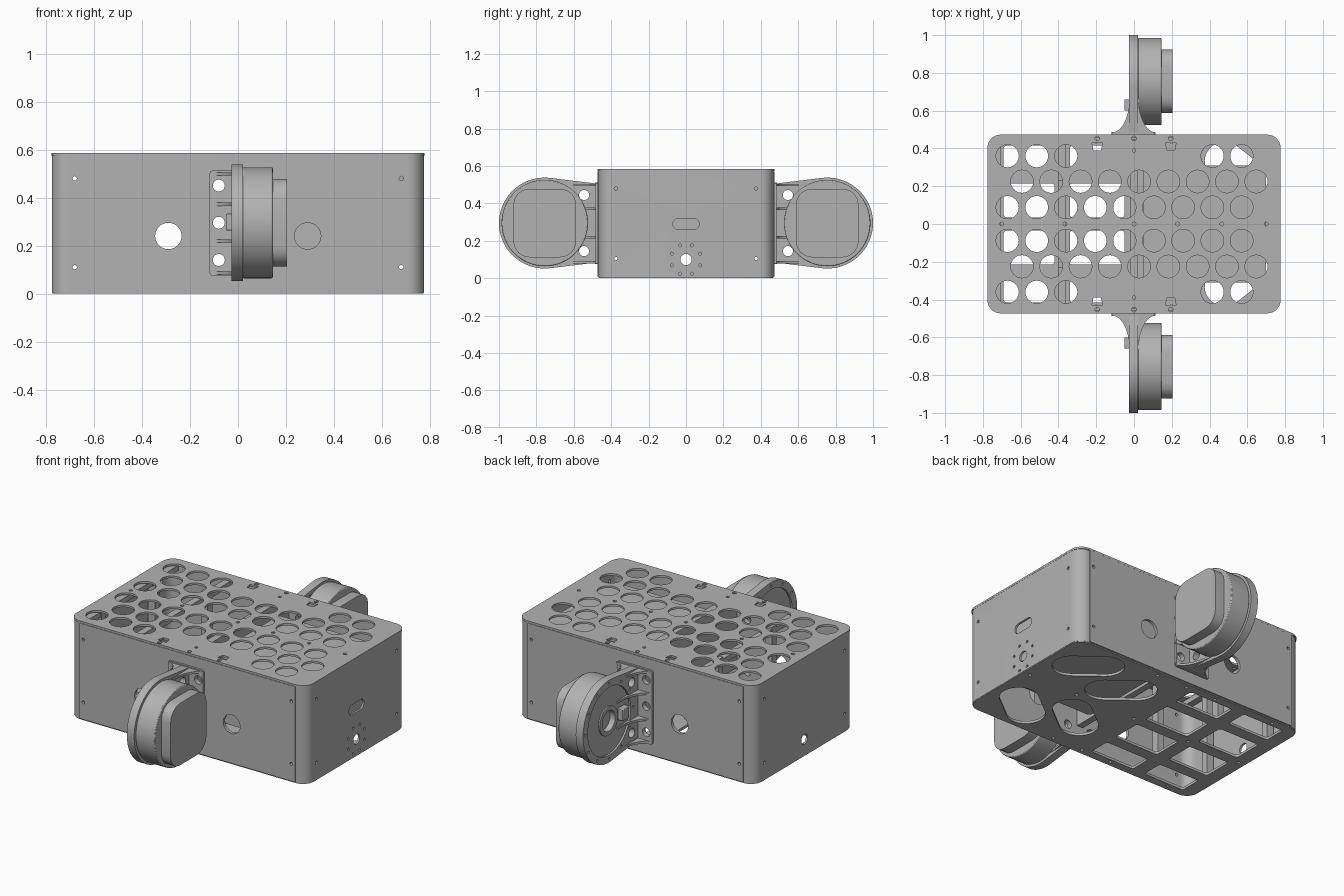
import bpy, bmesh
from math import sin, cos, pi, radians

if "Cube" in bpy.data.objects:
    bpy.data.objects.remove(bpy.data.objects["Cube"], do_unlink=True)

grey = bpy.data.materials.new("machined_grey")
grey.use_nodes = True
colour = (0.45, 0.45, 0.45, 1)
grey.diffuse_color = colour
grey.node_tree.nodes["Principled BSDF"].inputs["Base Color"].default_value = colour


# 2D outlines
def circle(cx, cy, r, n=40):
    return [(cx + r * cos(2 * pi * i / n), cy + r * sin(2 * pi * i / n)) for i in range(n)]


def rounded(x0, x1, y0, y1, r, n=8):
    pts = []
    corners = [(x1 - r, y1 - r), (x0 + r, y1 - r), (x0 + r, y0 + r), (x1 - r, y0 + r)]
    for k, (cx, cy) in enumerate(corners):
        for i in range(n + 1):
            a = pi / 2 * (k + i / n)
            pts.append((cx + r * cos(a), cy + r * sin(a)))
    return pts


def rect(x0, x1, y0, y1):
    return [(x0, y0), (x1, y0), (x1, y1), (x0, y1)]


def slot(cx, cy, half, r, angle, n=16):
    pts = []
    for k in (0, 1):
        ex, ey = cx + half * cos(angle + k * pi), cy + half * sin(angle + k * pi)
        for i in range(n + 1):
            a = angle + k * pi - pi / 2 + pi * i / n
            pts.append((ex + r * cos(a), ey + r * sin(a)))
    return pts


# Solids: outlines extruded along one axis
def prism(name, outlines, axis, lo, hi, bevel=0):
    place = {"x": lambda a, b, c: (c, a, b),
             "y": lambda a, b, c: (a, c, b),
             "z": lambda a, b, c: (a, b, c)}[axis]
    bm = bmesh.new()
    for pts in outlines:
        low = [bm.verts.new(place(a, b, lo)) for a, b in pts]
        high = [bm.verts.new(place(a, b, hi)) for a, b in pts]
        bm.faces.new(low)
        bm.faces.new(high)
        for i in range(len(pts)):
            j = (i + 1) % len(pts)
            bm.faces.new((low[i], low[j], high[j], high[i]))
    bmesh.ops.recalc_face_normals(bm, faces=bm.faces)
    mesh = bpy.data.meshes.new(name)
    bm.to_mesh(mesh)
    bm.free()
    ob = bpy.data.objects.new(name, mesh)
    mesh.materials.append(grey)
    bpy.context.collection.objects.link(ob)
    if bevel:
        mod = ob.modifiers.new("bevel", "BEVEL")
        mod.width, mod.segments, mod.limit_method = bevel, 2, "ANGLE"
        mod.angle_limit = radians(50)
    return ob


def cut(ob, outlines, axis, lo, hi):
    cutter = prism("cutter", outlines, axis, lo, hi)
    cutter.hide_render = True
    mod = ob.modifiers.new("cut", "BOOLEAN")
    mod.operation, mod.solver, mod.object = "DIFFERENCE", "EXACT", cutter
    bpy.context.view_layer.objects.active = ob
    bpy.ops.object.modifier_apply(modifier=mod.name)
    bpy.data.objects.remove(cutter, do_unlink=True)


# Case walls
outline = rounded(-.775, .775, -.468, .468, .07)
walls = prism("case_walls", [outline], "z", .005, .574)
cut(walls, [rounded(-.763, .763, -.456, .456, .058)], "z", -.1, .7)

side_holes = [circle(s * .29, .24, .055) for s in (-1, 1)]
side_holes += [circle(s * .08, z, .025, 20) for s in (-1, 1) for z in (.14, .295, .45)]
screws = [circle(s * .68, z, .009, 12) for s in (-1, 1) for z in (.11, .48)]
cut(walls, side_holes + screws, "y", -1, 1)

end_holes = [circle(0, .1, .03)]
end_holes += [circle(s * .375, z, .009, 12) for s in (-1, 1) for z in (.105, .48)]
cut(walls, end_holes, "x", -1, 1)
ring = [circle(.082 * cos(pi * (i + .5) / 4), .1 + .082 * sin(pi * (i + .5) / 4), .008, 12)
        for i in range(8)]
cut(walls, ring + [slot(0, .29, .04, .03, 0)], "x", .5, 1)

# Thin side panels over the long walls
for s, label in ((-1, "front"), (1, "back")):
    lo, hi = sorted((s * .467, s * .474))
    panel = prism(label + "_side_panel", [rect(-.705, .705, .008, .572)], "y", lo, hi)
    cut(panel, side_holes + screws, "y", -1, 1)

# Perforated lid
lid = prism("top_plate", [rounded(-.776, .776, -.473, .473, .07)], "z", .573, .585)
pitch = .155
holes = []
for s in (-1, 1):
    holes += [circle(-.67 + pitch * i, s * .36, .06) for i in (0, 1, 2, 7, 8)]
    holes += [circle(-.593 + pitch * i, s * .225, .06) for i in range(9)]
    holes += [circle(-.67 + pitch * i, s * .088, .06) for i in range(9)]
    holes += [circle(x, s * .453, .012, 12) for x in (-.195, 0, .195)]
    holes += [circle(0, s * .39, .009, 12)]
    holes += [[(x - .028, s * .43), (x + .028, s * .43), (x + .02, s * .39), (x - .02, s * .39)]
              for x in (-.195, .195)]
holes += [circle(x, 0, .01, 12) for x in (-.7, -.365, 0, .23, .465, .7)]
cut(lid, holes, "z", .5, .7)

# Floor: truss windows at one end, diagonal slots at the other
floor = prism("floor_plate", [rounded(-.773, .773, -.466, .466, .07)], "z", 0, .015)
windows = []
for s in (-1, 1):
    for x0, x1 in ((-.69, -.42), (-.34, -.05)):
        for y0, y1 in ((.035, .215), (.285, .415)):
            a, b = sorted((s * y0, s * y1))
            windows.append(rounded(x0, x1, a, b, .015, 3))
    windows.append(slot(.55, s * .275, .09, .105, -s * radians(38)))
    windows.append(slot(.25, s * .19, .09, .105, -s * radians(38)))
    windows += [circle(x, s * .435, .009, 12) for x in (-.6, -.2, 0, .2)]
windows += [circle(x, 0, .01, 12) for x in (-.73, -.38, 0, .4, .73)]
cut(floor, windows, "z", -.1, .1)

# Interior: divider, equipment box and posts
prism("divider", [rect(-.02, .02, -.45, .45)], "z", .15, .574)
prism("equipment_box", [rounded(.05, .7, -.31, .31, .02)], "z", .14, .52)
prism("support_posts", [rect(x - .022, x + .022, y - .022, y + .022)
                        for x in (-.38, -.725) for y in (-.25, .25)], "z", .014, .574)
prism("cross_rails", [rect(x - .02, x + .02, -.45, .45) for x in (-.38, -.725)],
      "z", .53, .56)


# Drum brackets, mirrored front and back
def drum_unit(s, label):
    cy, cz = s * .755, .295

    def flip(pts):
        return [(a, s * b) for a, b in pts]

    arc = [radians(97 - 194 * i / 48) for i in range(49)]
    web_pts = [(s * .47, .505)]
    web_pts += [(s * (.755 + .245 * cos(a)), cz + .243 * sin(a)) for a in arc]
    web_pts += [(s * .47, .085)]
    web = prism(label + "_bracket_web", [web_pts], "x", -.027, .021)
    cut(web, [circle(s * .545, z, .027, 24) for z in (.145, .445)], "x", -.1, .1)
    # Recessed back of the web with a hub hole and bolt circle
    cut(web, [circle(cy, cz, .2, 48)], "x", -.1, -.016)
    cut(web, [circle(cy, cz, .06)], "x", -.1, .01)
    cut(web, [circle(cy + .222 * cos(pi * i / 6), cz + .222 * sin(pi * i / 6), .008, 10)
              for i in range(12)], "x", -.1, -.015)
    hub = prism(label + "_hub_ring", [circle(cy, cz, .085)], "x", -.024, -.015)
    cut(hub, [circle(cy, cz, .06)], "x", -.1, .1)
    prism(label + "_connector", [rect(*sorted((s * .6, s * .66)), .262, .333)],
          "x", -.05, -.015, .004)

    # Wall flange and curved gussets
    lo, hi = sorted((s * .472, s * .486))
    flange = prism(label + "_bracket_flange", [rounded(-.118, .112, .075, .512, .01, 3)],
                   "y", lo, hi)
    cut(flange, side_holes[2:], "y", -1, 1)
    curve = [pi / 2 * i / 12 for i in range(13)]
    side = [(.115 - .092 * cos(t), .67 - .185 * sin(t)) for t in curve]
    gusset = flip(side + [(.115, .475), (-.115, .475)] + [(-x, u) for x, u in reversed(side)])
    for z in (.08, .212, .366, .492):
        prism(label + "_gusset", [gusset], "z", z, z + .013)

    # Drum and its flat-sided cap
    prism(label + "_drum", [circle(cy, cz, .231, 64)], "x", .02, .145, .005)
    prism(label + "_drum_cap", [rounded(cy - .168, cy + .168, cz - .183, cz + .183, .085, 4)],
          "x", .14, .205)


drum_unit(-1, "front")
drum_unit(1, "back")

# Smooth the curved faces, keep the edges sharp
bpy.ops.object.select_all(action="DESELECT")
for ob in bpy.context.collection.objects:
    if ob.type == "MESH" and grey.name in ob.data.materials:
        ob.select_set(True)
        bpy.context.view_layer.objects.active = ob
bpy.ops.object.shade_smooth_by_angle(angle=radians(30))
